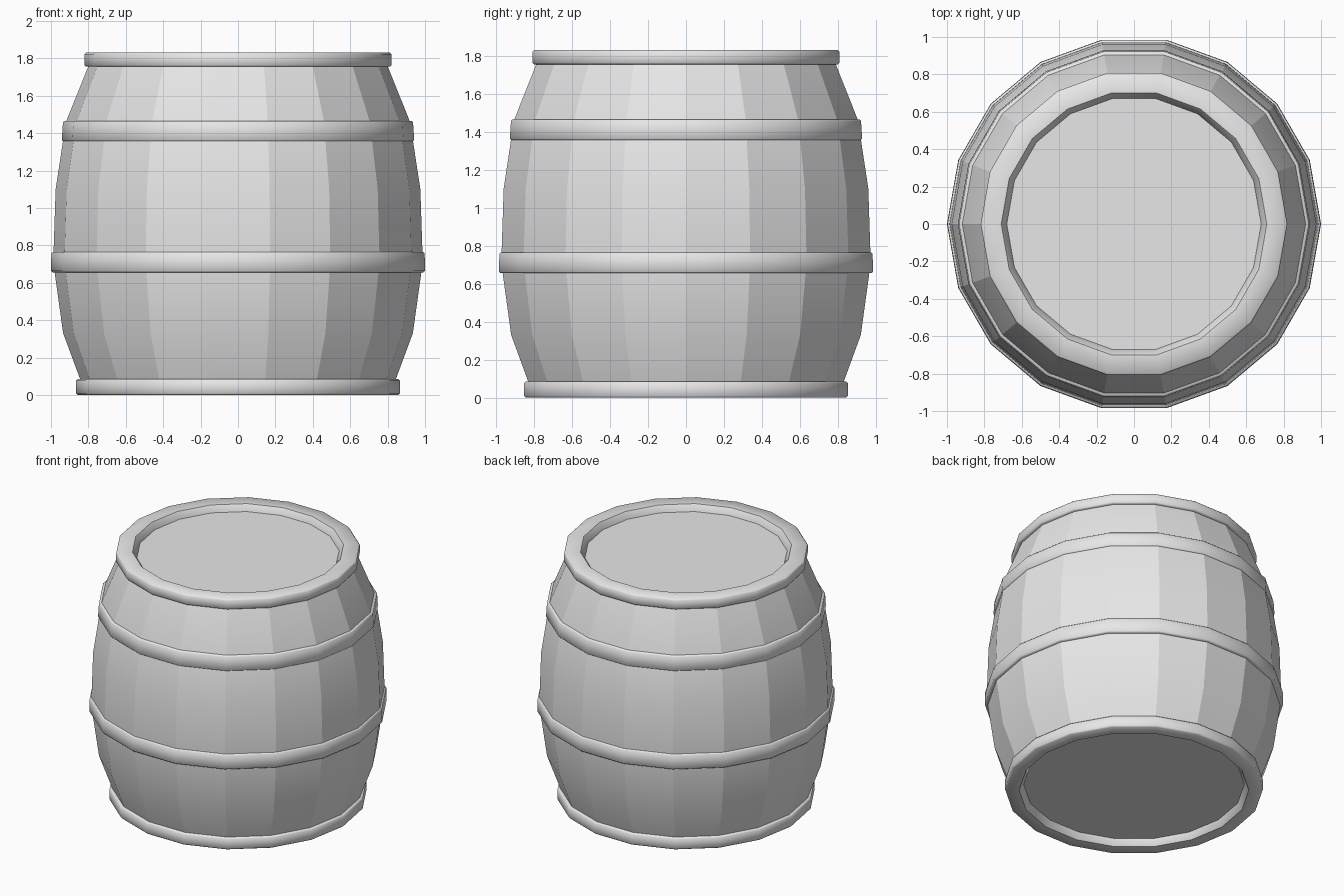
import bpy, bmesh, math

SIDES = 18

cube = bpy.data.objects.get("Cube")
if cube:
    bpy.data.objects.remove(cube, do_unlink=True)

grey = bpy.data.materials.new("plain_grey")
grey.use_nodes = True
grey.diffuse_color = (0.8, 0.8, 0.8, 1)
grey.node_tree.nodes["Principled BSDF"].inputs["Base Color"].default_value = (0.8, 0.8, 0.8, 1)


def lathe(name, profile, ring=False, staves=False, angle=50):
    """Turn (radius, height) points around z; a ring closes on itself, otherwise the ends are capped."""
    bm = bmesh.new()
    loops = []
    for r, z in profile:
        turns = [2 * math.pi * i / SIDES for i in range(SIDES)]
        loops.append([bm.verts.new((r * math.cos(a), r * math.sin(a), z)) for a in turns])
    pairs = list(zip(loops, loops[1:]))
    if ring:
        pairs.append((loops[-1], loops[0]))
    else:
        bm.faces.new(loops[0][::-1])
        bm.faces.new(loops[-1])
    for low, high in pairs:
        for i in range(SIDES):
            j = (i + 1) % SIDES
            bm.faces.new((low[i], low[j], high[j], high[i]))
    bmesh.ops.recalc_face_normals(bm, faces=bm.faces)
    mesh = bpy.data.meshes.new(name)
    bm.to_mesh(mesh)
    bm.free()
    mesh.materials.append(grey)
    obj = bpy.data.objects.new(name, mesh)
    bpy.context.collection.objects.link(obj)
    bpy.ops.object.select_all(action="DESELECT")
    obj.select_set(True)
    bpy.context.view_layer.objects.active = obj
    bpy.ops.object.shade_smooth_by_angle(angle=math.radians(angle))
    # Staves stay flat across, smooth along their length
    if staves:
        for e in mesh.edges:
            a, b = (mesh.vertices[v].co for v in e.vertices)
            if abs(a.z - b.z) > 0.01:
                e.use_edge_sharp = True
    return obj


def hoop(name, low, high, bottom, top, inner, bevel=0.008):
    """Metal band with small chamfers on its outer edges."""
    lathe(name, [(inner, bottom), (low - bevel, bottom), (low, bottom + bevel),
                 (high, top - bevel), (high - bevel, top), (inner, top)], ring=True)


def end_hoop(name, outer, lip, well, face, back, head, bevel=0.008):
    """End band whose flat rim steps in to the sunken head."""
    s = 1 if face > back else -1
    lathe(name, [(well, head), (lip, face), (outer - bevel, face), (outer, face - s * bevel),
                 (outer, back + s * bevel), (outer - bevel, back), (well, back)], ring=True)


# Bulging staves
lathe("barrel_staves", [(0.835, 0.06), (0.935, 0.33), (0.988, 0.71), (0.975, 1.1),
                        (0.92, 1.46), (0.795, 1.77)], staves=True)

# Sunken heads
lathe("top_head", [(0.70, 1.72), (0.70, 1.785)])
lathe("bottom_head", [(0.76, 0.045), (0.76, 0.11)])

# Bands
end_hoop("top_hoop", 0.82, 0.71, 0.68, 1.83, 1.755, 1.785)
end_hoop("bottom_hoop", 0.865, 0.77, 0.74, 0, 0.085, 0.045)
hoop("upper_hoop", 0.942, 0.936, 1.355, 1.465, 0.88)
hoop("lower_hoop", 1.0, 0.998, 0.655, 0.765, 0.94)
